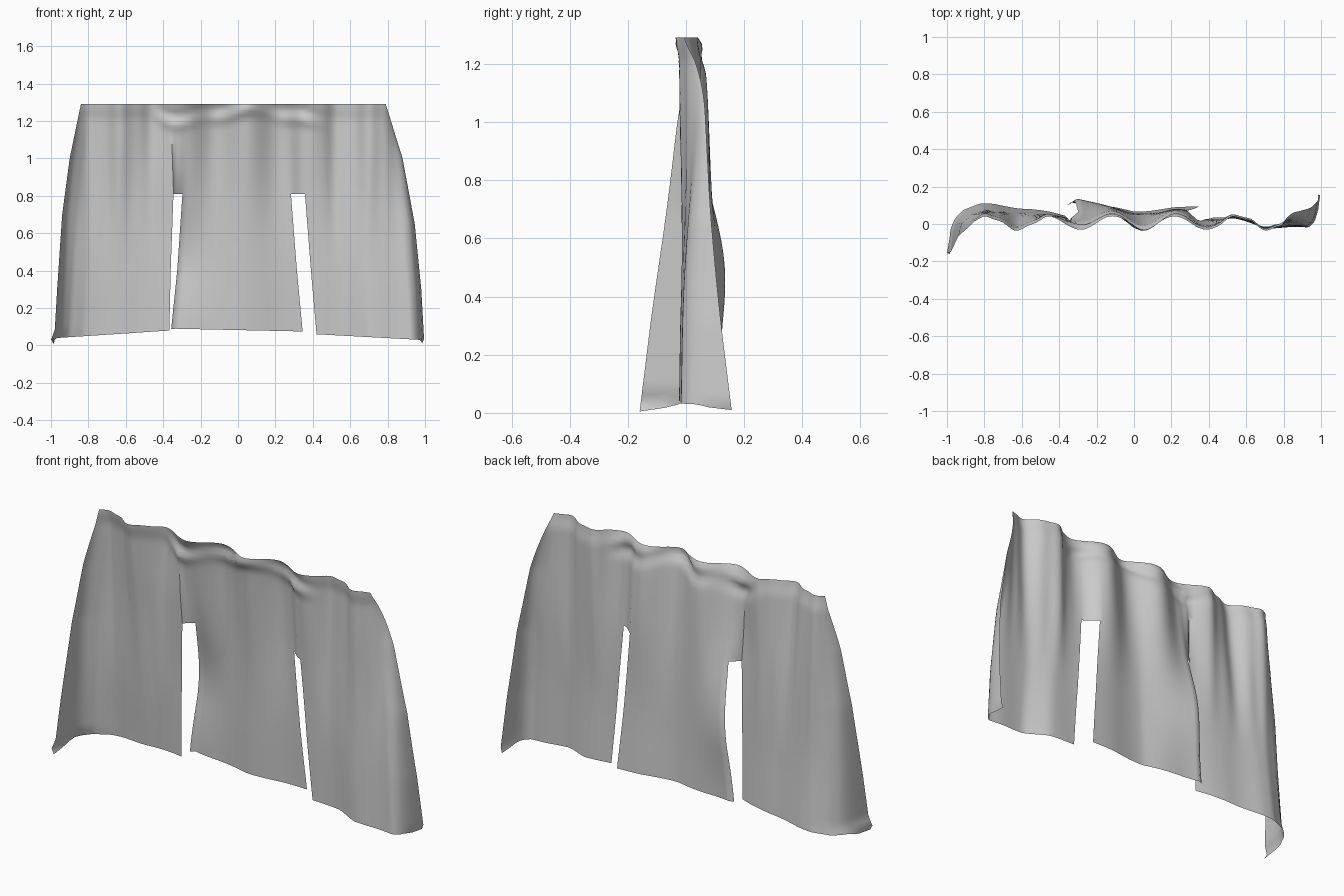
import bpy, bmesh, math

if "Cube" in bpy.data.objects:
    bpy.data.objects.remove(bpy.data.objects["Cube"])

TOP, SLIT = 1.29, 0.81


def curve(pts, t):
    """Linear interpolation through sorted (position, value) pairs."""
    if t <= pts[0][0]:
        return pts[0][1]
    for (a, p), (b, q) in zip(pts, pts[1:]):
        if t <= b:
            return p + (q - p) * (t - a) / (b - a)
    return pts[-1][1]


def smooth(a, b, t):
    t = min(1, max(0, (t - a) / (b - a)))
    return t * t * (3 - 2 * t)


def bump(x, centre, width):
    return math.exp(-((x - centre) / width) ** 2)


# Panel borders: (height, x) from hem to top
borders = [
    [(0, -.98), (.03, -1.0), (.08, -.98), (.3, -.967), (.7, -.94), (1, -.9), (TOP, -.84)],
    [(.08, -.367), (.4, -.36), (SLIT, -.345), (TOP, -.36)],
    [(.08, -.358), (.4, -.325), (SLIT, -.297), (TOP, -.30)],
    [(.08, .345), (.4, .315), (SLIT, .283), (TOP, .28)],
    [(.06, .42), (.4, .39), (SLIT, .358), (TOP, .35)],
    [(0, .98), (.03, .995), (.3, .98), (.65, .945), (1, .88), (TOP, .79)],
]
columns = [34, 4, 34, 4, 32]

# Depth of the hem across the width
hem_depth = [(-.98, -.16), (-.972, -.08), (-.96, -.01), (-.94, .035), (-.9, .08),
             (-.82, .108), (-.75, .108), (-.55, .085), (-.367, .045), (-.355, .12),
             (-.2, .10), (0, .072), (.15, .08), (.345, .10), (.4, .04), (.58, .03),
             (.7, -.02), (.92, -.02), (.95, .01), (.97, .07), (.98, .158)]
# Height of the hem across the width
hem_height = [(-.98, .005), (-.955, .04), (-.367, .08), (-.355, .09), (.345, .075),
              (.42, .06), (.96, .03), (.98, .01)]


def depth(x, z, hem_x):
    f = min(1, max(0, 1 - z / TOP))
    # gathered waves below the hanging edge
    wave = .004 - .035 * math.cos(math.tau * (x - .05) / .335)
    wave *= 1 - smooth(.8, 1, abs(x))
    fade = 1 - .85 * smooth(0, .7, f)
    centre = 1 - smooth(.33, .5, abs(x))
    # hem position pulled in progressively
    y = wave * fade + curve(hem_depth, hem_x) * f ** (1 - .35 * centre)
    # belly along the edge of the middle panel
    y += .05 * bump(z, .5, .28) * bump(x, -.32, .18) * smooth(-.367, -.358, hem_x)
    # the sheet recedes under the rolled upper lip
    y += .012 * smooth(TOP, 1.2, z) * (1 - smooth(.3, .8, f))
    # sagging crumples of uneven strength
    sag = 1.22 + .03 * math.sin(x * 9 + 1) + .012 * math.sin(x * 23)
    uneven = centre * (.7 + .3 * math.sin(x * 17 + 2))
    y -= .018 * uneven * bump(z, sag, .03)
    y += .012 * uneven * bump(z, sag + .05, .025)
    # folded seam beside the slit, and shallow pleats
    y -= .02 * smooth(-.55, -.4, x) * smooth(-.33, -.36, x) * bump(z, .9, .28)
    side = smooth(.4, .5, abs(x)) * (1 - smooth(.75, .85, abs(x)))
    y += .006 * side * math.sin(x * 52) * smooth(.35, .9, z)
    return y


def build_sheet():
    bm = bmesh.new()
    upper, lower = 24, 30
    verts = {}
    # shared columns across all panels, including the strips above the slits
    for i, n in enumerate(columns):
        first = sum(columns[:i])
        for k in range(n + 1):
            u = k / n
            if i in (0, 4):     # denser columns toward the curled sides
                u = u ** 1.5 if i == 0 else 1 - (1 - u) ** 1.5

            def x_at(z):
                return curve(borders[i], z) * (1 - u) + curve(borders[i + 1], z) * u
            hem_x = x_at(0)
            bottom = curve(hem_height, hem_x)
            strip = i in (1, 3)
            for r in range(upper + (0 if strip else lower) + 1):
                if (first + k, r) in verts:
                    continue
                if r <= upper:
                    z = TOP + (SLIT - TOP) * r / upper
                else:
                    z = SLIT + (bottom - SLIT) * (r - upper) / lower
                x = x_at(z)
                verts[first + k, r] = bm.verts.new((x, depth(x, z, hem_x), z))
        for k in range(first, first + n):
            for r in range(upper + (0 if strip else lower)):
                bm.faces.new([verts[k, r], verts[k, r + 1],
                              verts[k + 1, r + 1], verts[k + 1, r]])
    mesh = bpy.data.meshes.new("cloth_sheet")
    bm.to_mesh(mesh)
    bm.free()
    sheet = bpy.data.objects.new("cloth_sheet", mesh)
    bpy.context.collection.objects.link(sheet)
    return sheet


# Cloth colour
cloth = bpy.data.materials.new("pale_grey_cloth")
cloth.use_nodes = True
colour = (.6, .6, .6, 1)
cloth.diffuse_color = colour
cloth.node_tree.nodes["Principled BSDF"].inputs["Base Color"].default_value = colour

sheet = build_sheet()
sheet.data.materials.append(cloth)
bpy.context.view_layer.objects.active = sheet
sheet.select_set(True)
bpy.ops.object.shade_smooth_by_angle(angle=math.radians(50))
